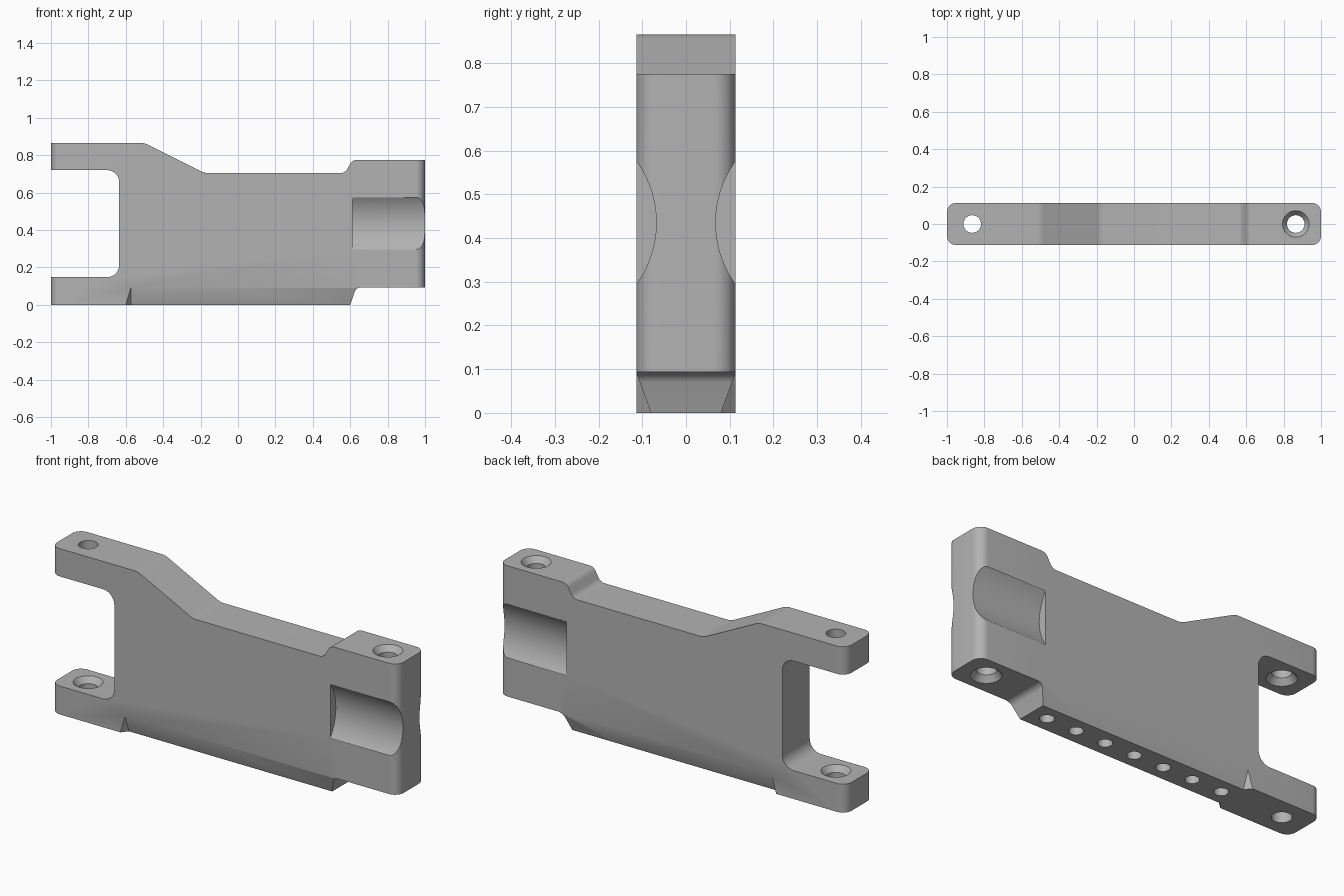
import bpy, bmesh, math
from mathutils import Vector, Matrix

if "Cube" in bpy.data.objects:
    bpy.data.objects.remove(bpy.data.objects["Cube"], do_unlink=True)

grey = bpy.data.materials.new("plain_grey")
grey.use_nodes = True
colour = (0.45, 0.45, 0.45, 1)
grey.diffuse_color = colour
grey.node_tree.nodes["Principled BSDF"].inputs["Base Color"].default_value = colour


def make_object(name, bm):
    bmesh.ops.recalc_face_normals(bm, faces=bm.faces)
    mesh = bpy.data.meshes.new(name)
    bm.to_mesh(mesh)
    bm.free()
    mesh.materials.append(grey)
    obj = bpy.data.objects.new(name, mesh)
    bpy.context.collection.objects.link(obj)
    return obj


def rounded(corners, steps=10):
    """Outline from (u, v, radius) corners, each filleted with a tangent arc."""
    out = []
    for i, (u, v, r) in enumerate(corners):
        p = Vector((u, v))
        if r == 0:
            out.append(p)
            continue
        a = (Vector(corners[i - 1][:2]) - p).normalized()
        b = (Vector(corners[(i + 1) % len(corners)][:2]) - p).normalized()
        half = a.angle(b) / 2
        centre = p + (a + b).normalized() * r / math.sin(half)
        start = p + a * r / math.tan(half) - centre
        end = p + b * r / math.tan(half) - centre
        sweep = start.angle_signed(end)
        out += [centre + Matrix.Rotation(-sweep * k / steps, 2) @ start
                for k in range(steps + 1)]
    return out


def prism(name, outline, low, high, place):
    """Extrude an outline; place(u, v, w) maps it into the model frame."""
    bm = bmesh.new()
    face = bm.faces.new([bm.verts.new(place(p.x, p.y, low)) for p in outline])
    top = bmesh.ops.extrude_face_region(bm, geom=[face])["geom"]
    shift = Vector(place(0, 0, high)) - Vector(place(0, 0, low))
    bmesh.ops.translate(bm, vec=shift, verts=[g for g in top if isinstance(g, bmesh.types.BMVert)])
    return make_object(name, bm)


def cone(name, x, z_low, z_high, r_low, r_high):
    bm = bmesh.new()
    bmesh.ops.create_cone(bm, cap_ends=True, segments=48, radius1=r_low, radius2=r_high,
                          depth=z_high - z_low,
                          matrix=Matrix.Translation((x, 0, (z_low + z_high) / 2)))
    return make_object(name, bm)


def combine(target, cutter, operation="DIFFERENCE"):
    mod = target.modifiers.new(cutter.name, "BOOLEAN")
    mod.operation, mod.solver, mod.object = operation, "EXACT", cutter
    bpy.context.view_layer.objects.active = target
    bpy.ops.object.modifier_apply(modifier=mod.name)
    bpy.data.objects.remove(cutter, do_unlink=True)


# Side profile of the arm, with fork on the left and step on the right
profile = [(-1.1, 0, 0), (0.6, 0, 0), (0.632, 0.093, 0.035), (1.1, 0.093, 0),
           (1.1, 0.775, 0), (0.612, 0.775, 0.04), (0.572, 0.705, 0.04),
           (-0.18, 0.705, 0.08), (-0.5, 0.865, 0.08), (-1.1, 0.865, 0),
           (-1.1, 0.72, 0), (-0.635, 0.72, 0.065), (-0.635, 0.148, 0.065), (-1.1, 0.148, 0)]
arm = prism("arm_body", rounded(profile), -0.2, 0.2, lambda u, v, w: (u, w, v))

# Plan outline rounds the upright end corners
T = 0.113
plan = [(-1, -T, 0.05), (1, -T, 0.05), (1, T, 0.05), (-1, T, 0.05)]
combine(arm, prism("plan_outline", rounded(plan), -0.2, 1.1, lambda u, v, w: (u, v, w)), "INTERSECT")

# Cylindrical side grooves and slanted lower edges
for s in (-1, 1):
    bm = bmesh.new()
    bmesh.ops.create_cone(bm, cap_ends=True, segments=128, radius1=0.24, radius2=0.24, depth=0.8,
                          matrix=Matrix.Translation((1.012, s * 0.308, 0.435))
                          @ Matrix.Rotation(math.pi / 2, 4, "Y"))
    combine(arm, make_object("side_groove", bm))
    bm = bmesh.new()
    for x, tip in ((-0.573, -0.654), (0.8, 0.8)):
        for point in ((x, s * 0.047, -0.09), (x, s * 0.146, 0.18), (tip, s * 0.146, -0.09)):
            bm.verts.new(point)
    bmesh.ops.convex_hull(bm, input=bm.verts)
    combine(arm, make_object("edge_chamfer", bm))

# Pin holes through both ends
PIN, SINK = 0.047, 0.071
for x in (-0.865, 0.865):
    combine(arm, cone("pin_hole", x, -0.2, 1.1, PIN, PIN))

# Countersinks: (x, surface height, opening direction)
for x, z, up in ((-0.865, 0.148, 1), (-0.865, 0.72, -1), (0.865, 0.775, 1), (0.865, 0.093, -1)):
    d, extra = 0.03, 0.01
    wide = SINK + (SINK - PIN) * extra / d
    if up > 0:
        combine(arm, cone("countersink", x, z - d, z + extra, PIN, wide))
    else:
        combine(arm, cone("countersink", x, z - extra, z + d, wide, PIN))

# Row of blind holes along the underside
for i in range(-3, 4):
    combine(arm, cone("underside_hole", i * 0.17, -0.1, 0.15, 0.034, 0.034))

bpy.ops.object.select_all(action="DESELECT")
arm.select_set(True)
bpy.context.view_layer.objects.active = arm
bpy.ops.object.shade_smooth_by_angle(angle=math.radians(25))
